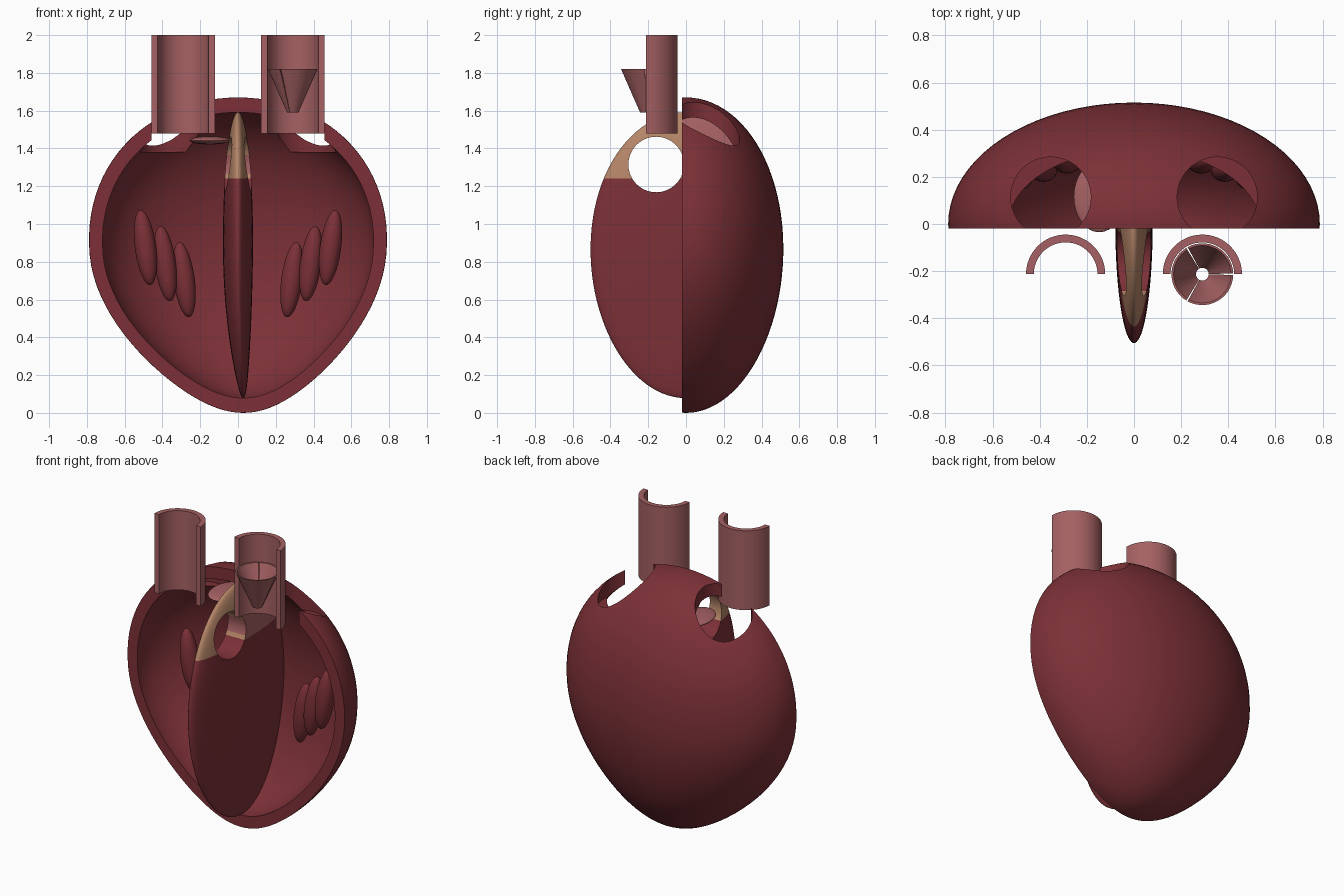
import bpy, bmesh, math
from mathutils import Matrix, Vector

cube = bpy.data.objects.get("Cube")
if cube:
    bpy.data.objects.remove(cube, do_unlink=True)


def material(name, rgb):
    m = bpy.data.materials.new(name)
    m.use_nodes = True
    m.diffuse_color = (*rgb, 1)
    m.node_tree.nodes["Principled BSDF"].inputs["Base Color"].default_value = (*rgb, 1)
    return m


MUSCLE = material("muscle_red", (0.2, 0.03, 0.038))
PINK = material("vessel_pink", (0.38, 0.12, 0.125))
TAN = material("membrane_tan", (0.47, 0.24, 0.14))
MID = 0.835      # height of the egg centre
CUT_Y = -0.02    # plane of the open front


def make(name, bm, *mats):
    bmesh.ops.recalc_face_normals(bm, faces=bm.faces)
    mesh = bpy.data.meshes.new(name)
    bm.to_mesh(mesh)
    bm.free()
    ob = bpy.data.objects.new(name, mesh)
    bpy.context.collection.objects.link(ob)
    for m in mats:
        mesh.materials.append(m)
    return ob


def smooth(ob):
    bpy.ops.object.select_all(action='DESELECT')
    ob.select_set(True)
    bpy.context.view_layer.objects.active = ob
    bpy.ops.object.shade_smooth_by_angle(angle=math.radians(35))


def egg(name, a, b, c, mat):
    """Ellipsoid narrowed towards a slightly shifted lower tip."""
    bm = bmesh.new()
    bmesh.ops.create_uvsphere(bm, u_segments=80, v_segments=48, radius=1)
    for v in bm.verts:
        t = v.co.z
        low = min(t, 0) ** 2
        v.co = (a * v.co.x * (1 + 0.1 * t - 0.2 * low) + 0.028 * low,
                b * v.co.y * (1 + 0.04 * t), MID + c * t)
    return make(name, bm, mat)


def ellipsoid(name, centre, semi, tilt, mat):
    bm = bmesh.new()
    bmesh.ops.create_uvsphere(bm, u_segments=32, v_segments=20, radius=1)
    bm.transform(Matrix.Translation(centre) @ Matrix.Rotation(tilt, 4, 'Y')
                 @ Matrix.Diagonal((*semi, 1)))
    smooth(make(name, bm, mat))


def cylinder(name, centre, radius, depth, rotation=Matrix()):
    bm = bmesh.new()
    bmesh.ops.create_cone(bm, cap_ends=True, segments=64, radius1=radius,
                          radius2=radius, depth=depth,
                          matrix=Matrix.Translation(centre) @ rotation)
    return make(name, bm, MUSCLE)


def box(name, centre, size):
    bm = bmesh.new()
    bmesh.ops.create_cube(bm, size=1, matrix=Matrix.Translation(centre)
                          @ Matrix.Diagonal((*size, 1)))
    return make(name, bm, MUSCLE)


def subtract(ob, cutters):
    """Cut the helpers out of ob, bake the result and remove the helpers."""
    for cutter in cutters:
        cutter.hide_render = True
        mod = ob.modifiers.new("cut", 'BOOLEAN')
        mod.operation, mod.solver, mod.object = 'DIFFERENCE', 'EXACT', cutter
    graph = bpy.context.evaluated_depsgraph_get()
    baked = bpy.data.meshes.new_from_object(ob.evaluated_get(graph))
    ob.modifiers.clear()
    ob.data = baked
    for cutter in cutters:
        bpy.data.objects.remove(cutter, do_unlink=True)


def sweep(name, profile, centre, start, end, steps, mat):
    """Turn a closed (radius, z) profile through part of a circle."""
    bm = bmesh.new()
    rings = []
    for i in range(steps + 1):
        ang = start + (end - start) * i / steps
        rings.append([bm.verts.new((centre[0] + r * math.cos(ang),
                                    centre[1] + r * math.sin(ang), z))
                      for r, z in profile])
    n = len(profile)
    for r0, r1 in zip(rings, rings[1:]):
        for k in range(n):
            bm.faces.new((r0[k], r0[(k + 1) % n], r1[(k + 1) % n], r1[k]))
    bm.faces.new(rings[0])
    bm.faces.new(rings[-1])
    smooth(make(name, bm, mat))


# Outer wall: hollow egg, open at the front, with two vessel openings
wall = egg("outer_wall", 0.785, 0.515, 0.835, MUSCLE)
cutters = [egg("cavity", 0.715, 0.44, 0.757, MUSCLE),
           box("front_cut", (0, CUT_Y - 1, 1), (3, 2, 3))]
for side in (-1, 1):
    cutters.append(cylinder("opening", (side * 0.353, 0.114, 1.68), 0.17, 0.6))
subtract(wall, cutters)
smooth(wall)

# Dividing wall with a round window, coloured by height and depth
septum = egg("dividing_wall", 0.079, 0.505, 0.757, MUSCLE)
for v in septum.data.vertices:
    if v.co.y > 0:
        v.co.y *= 0.92
subtract(septum, [cylinder("window", (0, -0.158, 1.315), 0.147, 1,
                           Matrix.Rotation(math.pi / 2, 4, 'Y'))])
septum.data.materials.clear()
for m in (MUSCLE, TAN, PINK):
    septum.data.materials.append(m)
bm = bmesh.new()
bm.from_mesh(septum.data)
for point, normal in (((0, 0, 1.24), (0, 0, 1)), ((0, CUT_Y, 0), (0, 1, 0))):
    bmesh.ops.bisect_plane(bm, geom=bm.verts[:] + bm.edges[:] + bm.faces[:],
                           plane_co=Vector(point), plane_no=Vector(normal))
for f in bm.faces:
    c = f.calc_center_median()
    f.material_index = 0 if c.z < 1.24 else (1 if c.y < CUT_Y else 2)
bm.to_mesh(septum.data)
bm.free()
smooth(septum)

# Half-tube vessels, open to the front
tube = [(0.168, 1.48), (0.168, 2.0), (0.135, 2.0), (0.135, 1.48)]
for side, label in ((-1, "right"), (1, "left")):
    sweep(label + "_vessel", tube, (side * 0.29, -0.213), 0, math.pi, 32, PINK)

# Three-leaf funnel valve in the left vessel
leaf = [(0.131, 1.82), (0.03, 1.59), (0.027, 1.6), (0.122, 1.82)]
for i in range(3):
    start = i * math.tau / 3 + 0.025
    sweep("valve_leaflet", leaf, (0.29, -0.213), start,
          start + math.tau / 3 - 0.05, 14, PINK)

# Flat valve inside the right upper chamber
ellipsoid("chamber_valve", (-0.148, 0.115, 1.443), (0.108, 0.15, 0.022), 0, PINK)

# Muscle ridges on both sides of the cavity
for side in (-1, 1):
    for x, y, z in ((0.49, 0.2, 0.875), (0.385, 0.235, 0.79), (0.285, 0.27, 0.705)):
        ellipsoid("muscle_ridge", (side * x, y, z), (0.056, 0.056, 0.2),
                  side * 0.13, MUSCLE)
